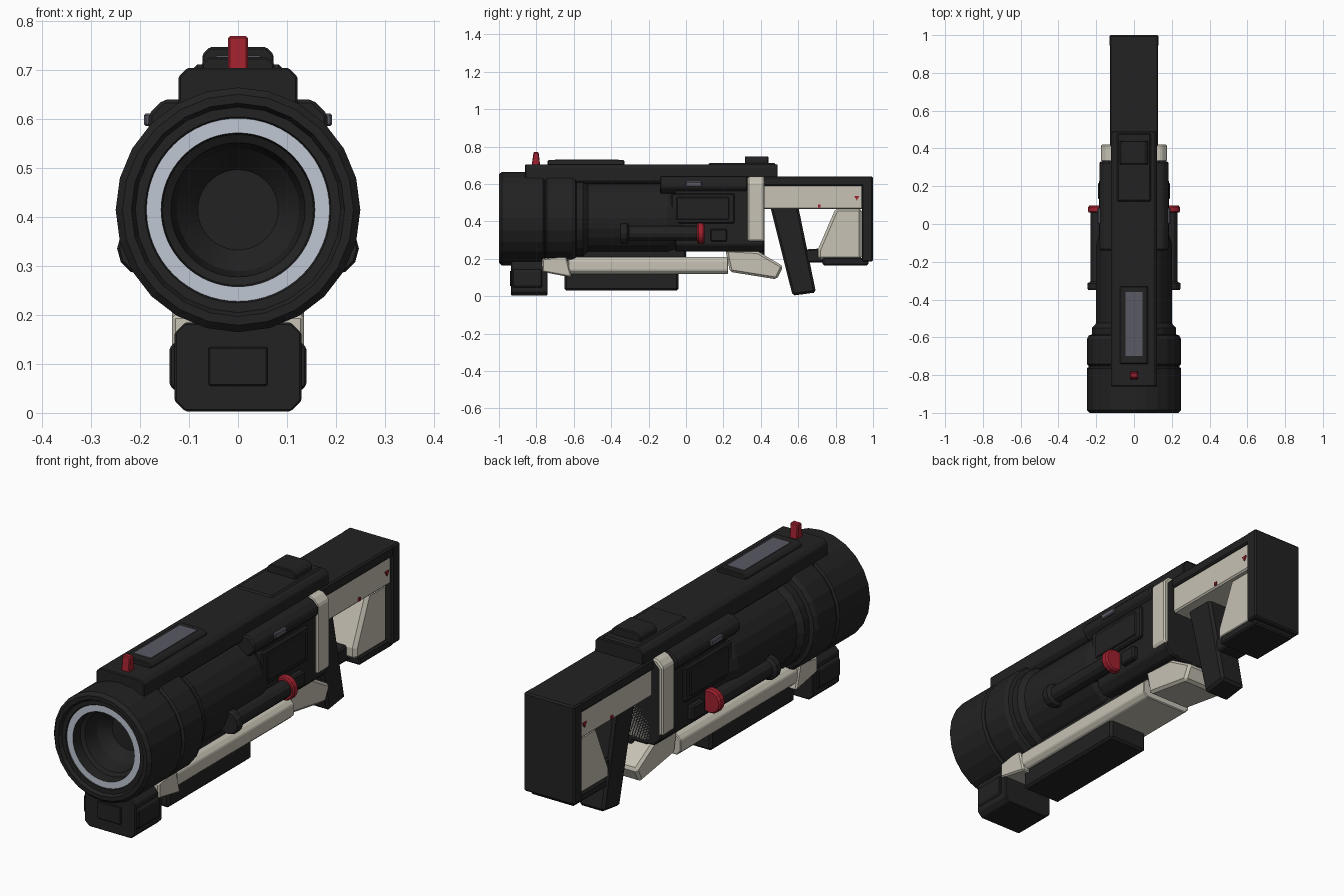
import bpy, bmesh, math
from mathutils import Matrix

cube = bpy.data.objects.get("Cube")
if cube:
    bpy.data.objects.remove(cube, do_unlink=True)


def material(name, r, g, b):
    m = bpy.data.materials.new(name)
    m.use_nodes = True
    m.diffuse_color = (r, g, b, 1)
    bsdf = next(n for n in m.node_tree.nodes if n.type == 'BSDF_PRINCIPLED')
    bsdf.inputs["Base Color"].default_value = (r, g, b, 1)
    return m


BLACK = material("matte black", .016, .016, .016)
CREAM = material("cream", .57, .54, .46)
RED = material("red", .35, .015, .028)
SILVER = material("silver blue", .52, .57, .65)
GREY = material("slate grey", .1, .1, .125)
AXIS_Z = .415


def finish(name, bm, mats, bevel=0.0):
    bmesh.ops.recalc_face_normals(bm, faces=bm.faces)
    mesh = bpy.data.meshes.new(name)
    bm.to_mesh(mesh)
    bm.free()
    ob = bpy.data.objects.new(name, mesh)
    bpy.context.collection.objects.link(ob)
    for m in mats:
        mesh.materials.append(m)
    if bevel:
        mod = ob.modifiers.new("edge bevel", 'BEVEL')
        mod.width = bevel
        mod.segments = 1
        mod.limit_method = 'ANGLE'
    return ob


def prism(name, pts, axis, lo, hi, mat, bevel=.007):
    """Extrude a (y, z) outline along x, or an (x, z) outline along y."""
    bm = bmesh.new()
    place = (lambda a, b, t: (t, a, b)) if axis == 'X' else (lambda a, b, t: (a, t, b))
    ends = [[bm.verts.new(place(a, b, t)) for a, b in pts] for t in (lo, hi)]
    n = len(pts)
    for e in ends:
        bm.faces.new(e)
    for i in range(n):
        j = (i + 1) % n
        bm.faces.new((ends[0][i], ends[0][j], ends[1][j], ends[1][i]))
    return finish(name, bm, [mat], bevel)


def box(name, x, y, z, mat, bevel=.007):
    outline = [(y[0], z[0]), (y[1], z[0]), (y[1], z[1]), (y[0], z[1])]
    return prism(name, outline, 'X', x[0], x[1], mat, bevel)


def octagon(w, z0, z1, c):
    """Chamfered cross-section, symmetric about x = 0."""
    right = [(w - c, z0), (w, z0 + c), (w, z1 - c), (w - c, z1)]
    return right + [(-x, z) for x, z in reversed(right)]


def lathe(name, profile, mats, sides, rule=None, x=0, z=AXIS_Z):
    """Revolve (radius, y) points about a line along y."""
    bm = bmesh.new()
    verts = [bm.verts.new((r, y, 0)) for r, y in profile]
    edges = [bm.edges.new(p) for p in zip(verts, verts[1:])]
    bmesh.ops.spin(bm, geom=verts + edges, cent=(0, 0, 0), axis=(0, 1, 0),
                   angle=math.tau, steps=sides)
    bmesh.ops.remove_doubles(bm, verts=bm.verts, dist=.0005)
    if rule:
        for f in bm.faces:
            c = f.calc_center_median()
            f.material_index = rule(math.hypot(c.x, c.z), c.y)
    bmesh.ops.transform(bm, matrix=Matrix.Translation((x, 0, z)), verts=bm.verts)
    return finish(name, bm, mats)


# Barrel, stepped muzzle shroud and bore
lathe("barrel_shell", [(.21, -.985), (.218, -1), (.236, -1), (.25, -.985), (.25, -.765),
                       (.24, -.757), (.24, -.75), (.25, -.742), (.25, -.61), (.24, -.59),
                       (.222, -.585), (.222, -.55), (.2, -.525), (.2, -.1),
                       (.165, .0), (.165, .41), (0, .41)], [BLACK], 24)
lathe("muzzle_bore", [(.212, -.985), (.19, -.985), (.187, -.98), (.157, -.98), (.154, -.93),
                      (.137, -.92), (.125, -.85), (.082, -.8), (0, -.8)],
      [BLACK, SILVER], 64, lambda r, y: int(.16 < r < .186 and y < -.97))

# Receiver housing around the rear of the barrel
prism("receiver", octagon(.165, .24, .64, .035), 'Y', -.06, .42, BLACK)
prism("receiver_shoulder", octagon(.183, .55, .64, .03), 'Y', -.14, .33, BLACK)
box("barrel_keel", (-.09, .09), (-.6, 0), (.19, .3), BLACK)

# Top rail with display plate, rear block and front sight
prism("top_rail", octagon(.122, .6, .705, .018), 'Y', -.86, .49, BLACK, .004)
box("rail_cap", (-.09, .09), (.12, .48), (.69, .712), BLACK)
prism("display_base", octagon(.075, .69, .727, .014), 'Y', -.74, -.33, BLACK, .004)
box("display_panel", (-.045, .045), (-.7, -.36), (.724, .73), GREY, 0)
prism("rear_sight_block", octagon(.073, .69, .748, .016), 'Y', .315, .44, BLACK, .004)
prism("front_sight", [(-.825, .7), (-.78, .7), (-.788, .77), (-.815, .77)],
      'X', -.02, .02, RED, .004)

# Cream clamp band
band = [(.085, .25), (.175, .3), (.175, .61), (.145, .64)]
prism("clamp_band", band + [(-x, z) for x, z in reversed(band)], 'Y', .33, .42, CREAM)
box("clamp_foot", (-.1, .1), (.31, .42), (.235, .268), BLACK)
box("trigger", (-.02, .02), (.39, .42), (.2, .26), BLACK)

# Side fittings, mirrored
for side, s in (("left", 1), ("right", -1)):
    def side_x(a, b):
        return sorted((s * a, s * b))

    box(side + "_access_panel", side_x(.14, .18), (-.08, .26), (.39, .55), BLACK)
    box(side + "_access_inset", side_x(.17, .186), (-.05, .23), (.41, .53), BLACK, .004)
    box(side + "_latch", side_x(.16, .192), (0, .085), (.586, .612), GREY, .004)
    box(side + "_catch", side_x(.14, .19), (.13, .22), (.292, .36), BLACK)
    lathe(side + "_tube", [(0, -.35), (.05, -.35), (.055, -.34), (.055, -.315), (.039, -.305),
                           (.039, .08), (0, .08)], [BLACK], 12, x=s * .192, z=.336)
    lathe(side + "_knob", [(0, .06), (.05, .06), (.055, .066), (.055, .09), (.048, .098),
                           (0, .098)], [RED], 16, x=s * .188, z=.336)
    box(side + "_tube_mount", side_x(.13, .19), (-.31, .06), (.31, .36), BLACK)
    # Red marks on the stock
    x0, x1 = side_x(.115, .124)
    box(side + "_stock_mark", (x0, x1), (.705, .72), (.475, .49), RED, 0)
    prism(side + "_stock_arrow", [(.9, .535), (.926, .535), (.913, .512)], 'X', x0, x1, RED, 0)

# Under-barrel front block
prism("front_block", octagon(.13, .003, .185, .022), 'Y', -.935, -.74, BLACK, .004)
prism("front_block_cheeks", octagon(.14, .045, .145, .012), 'Y', -.925, -.77, BLACK, .004)
box("front_block_plate", (-.06, .06), (-.942, -.93), (.055, .135), BLACK, .003)

# Cream lower rail and its brackets
prism("front_bracket", [(-.77, .2), (-.64, .22), (-.61, .1), (-.77, .13)],
      'X', -.135, .135, CREAM)
prism("lower_rail", octagon(.13, .118, .21, .02), 'Y', -.63, .225, CREAM, .004)
box("lower_weight", (-.1, .1), (-.65, -.04), (.03, .13), BLACK, .01)
prism("rear_bracket", [(.21, .25), (.235, .13), (.485, .09), (.52, .16), (.385, .24)],
      'X', -.11, .11, CREAM, .012)

# Stock, butt and grip
box("stock_top", (-.128, .128), (.41, 1), (.59, .64), BLACK)
box("stock_beam", (-.118, .118), (.41, .945), (.465, .605), CREAM)
prism("stock_cheek", [(.8, .47), (.94, .47), (.94, .195), (.705, .195), (.705, .25)],
      'X', -.105, .105, CREAM, .015)
box("stock_butt", (-.13, .13), (.94, 1), (.185, .64), BLACK)
box("stock_base", (-.11, .11), (.73, .975), (.165, .205), BLACK)
prism("grip", [(.45, .48), (.6, .48), (.695, .02), (.57, .003)], 'X', -.065, .065, BLACK, .012)
prism("grip_link", [(.64, .25), (.72, .255), (.745, .18), (.64, .18)],
      'X', -.06, .06, BLACK)
